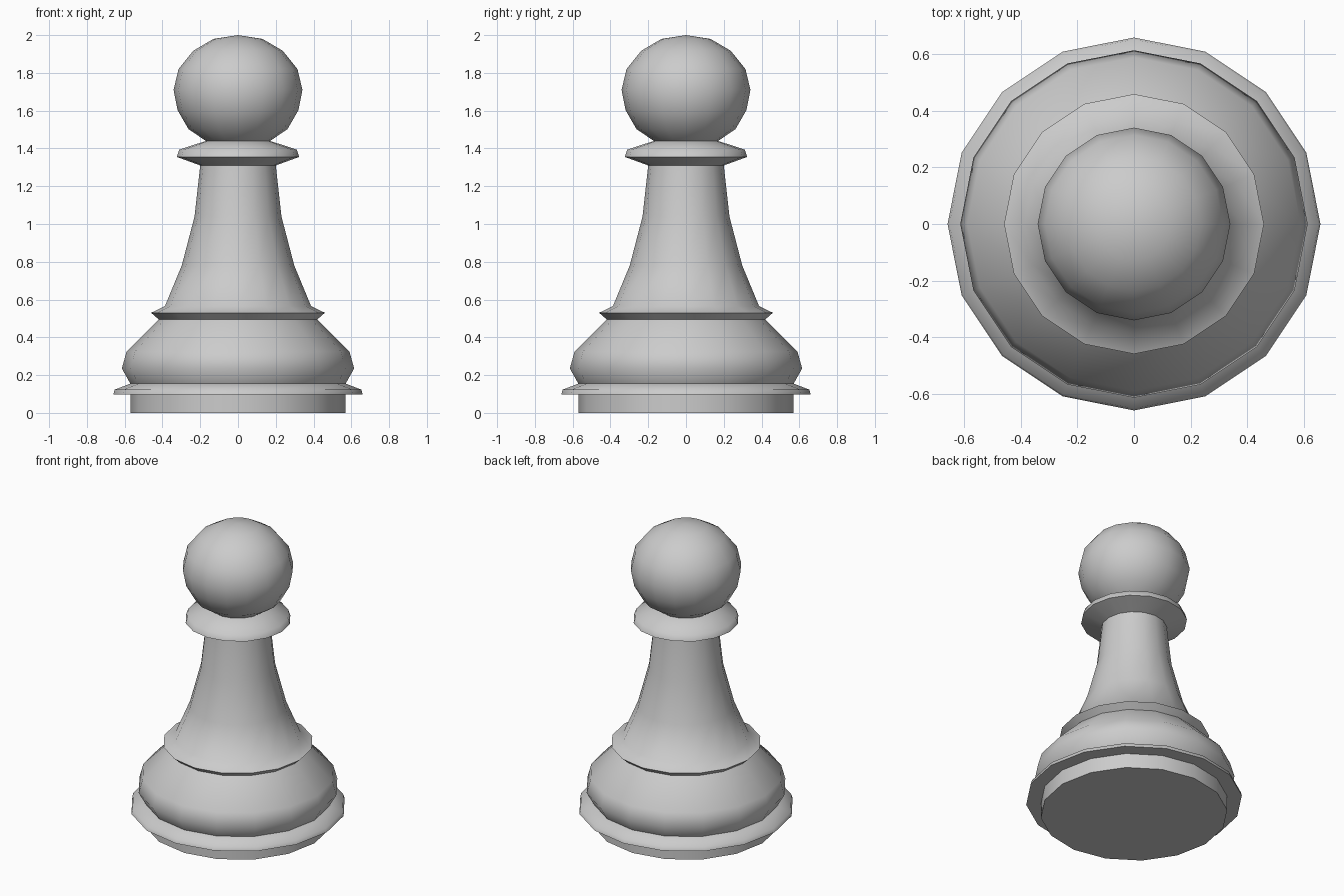
import bpy, bmesh
from math import sin, cos, tau, radians

if "Cube" in bpy.data.objects:
    bpy.data.objects.remove(bpy.data.objects["Cube"])

SIDES = 16


def lathe(name, profile):
    """Turn (radius, height) points, bottom to top, round the z axis."""
    bm = bmesh.new()
    rings = []
    for r, z in profile:
        if r == 0:
            rings.append([bm.verts.new((0, 0, z))] * SIDES)
        else:
            rings.append([bm.verts.new((r * cos(tau * i / SIDES), r * sin(tau * i / SIDES), z))
                          for i in range(SIDES)])
    if profile[0][1] == 0:
        bm.faces.new(rings[0][::-1])
    for low, high in zip(rings, rings[1:]):
        for i in range(SIDES):
            j = (i + 1) % SIDES
            corners = [low[i], low[j], high[j], high[i]]
            bm.faces.new(list(dict.fromkeys(corners)))
    mesh = bpy.data.meshes.new(name)
    bm.to_mesh(mesh)
    bm.free()
    obj = bpy.data.objects.new(name, mesh)
    bpy.context.collection.objects.link(obj)
    bpy.ops.object.select_all(action='DESELECT')
    obj.select_set(True)
    bpy.context.view_layer.objects.active = obj
    bpy.ops.object.shade_smooth_by_angle(angle=radians(70))
    return obj


# Foot with its overhanging rim
lathe("foot", [(0.57, 0), (0.57, 0.098), (0.66, 0.098), (0.653, 0.123), (0.57, 0.155)])

# Rounded base, pointed ring and tapering stem
lathe("stem", [(0.57, 0.155), (0.615, 0.235), (0.59, 0.325), (0.42, 0.495), (0.46, 0.53),
               (0.387, 0.565), (0.298, 0.78), (0.23, 1.04), (0.2, 1.31)])

# Collar
lathe("collar", [(0.2, 1.31), (0.324, 1.355), (0.312, 1.393), (0.17, 1.44)])

# Ball head
lathe("head", [(0.17, 1.44), (0.262, 1.502), (0.32, 1.603), (0.341, 1.71), (0.315, 1.82),
               (0.237, 1.917), (0.13, 1.98), (0, 2.0)])
